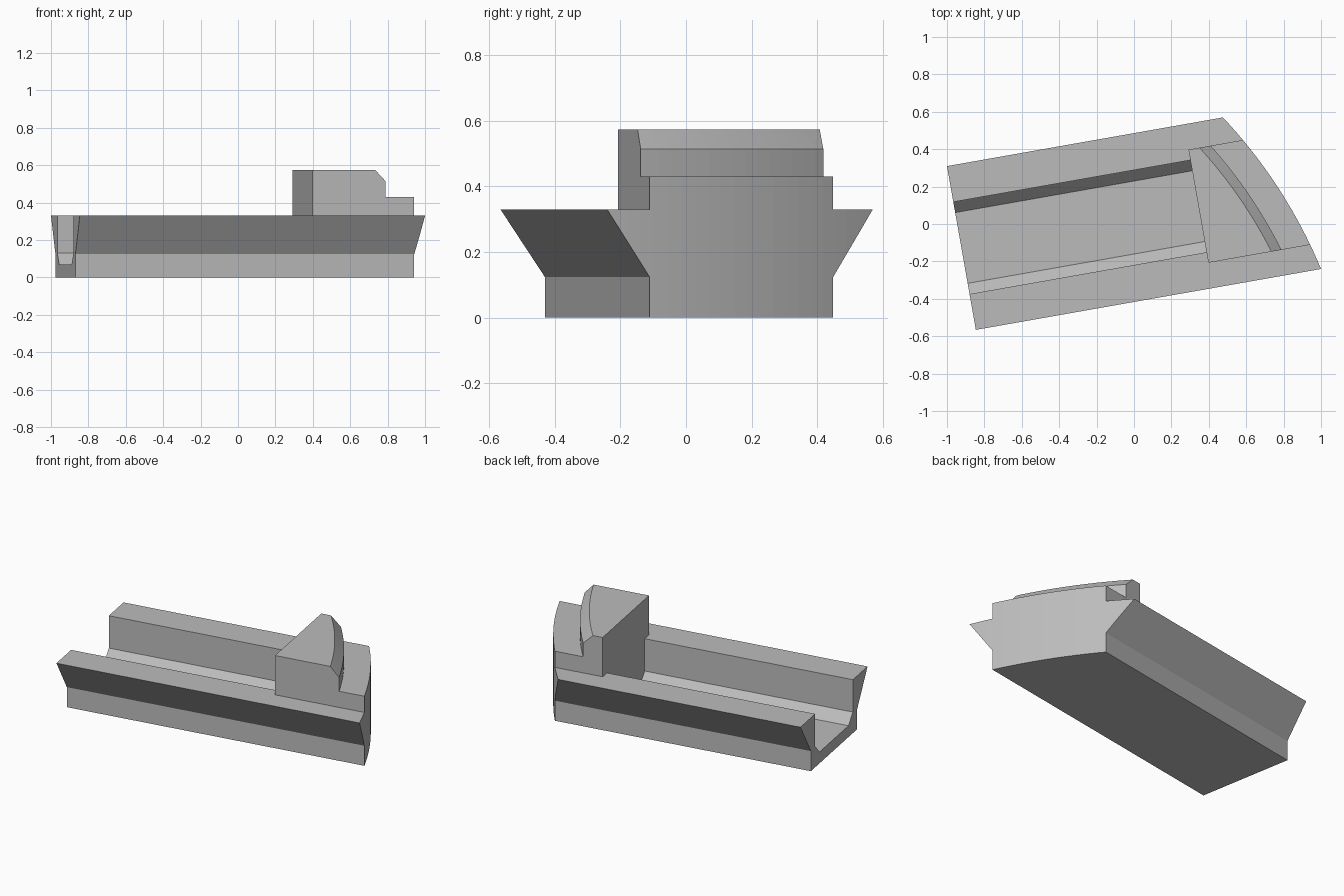
import bpy, bmesh
from math import radians, sin, cos, atan2, sqrt
from mathutils import Vector

cube = bpy.data.objects.get("Cube")
if cube:
    bpy.data.objects.remove(cube, do_unlink=True)

grey = bpy.data.materials.new("plain grey")
grey.use_nodes = True
colour = (0.5, 0.5, 0.5, 1)
grey.diffuse_color = colour
grey.node_tree.nodes["Principled BSDF"].inputs["Base Color"].default_value = colour

MID = 0.034          # centre line of the rail across its width
BACK = -0.931        # open end of the rail
STOP = 0.356         # where the channel ends
RADIUS = 2.7         # curve of the far end


def loft(name, rings):
    """Solid skinned through matching rings of points, capped at both ends."""
    bm = bmesh.new()
    loops = [[bm.verts.new(p) for p in ring] for ring in rings]
    for a, b in zip(loops, loops[1:]):
        for i in range(len(a)):
            j = (i + 1) % len(a)
            bm.faces.new((a[i], a[j], b[j], b[i]))
    bm.faces.new(loops[0][::-1])
    bm.faces.new(loops[-1])
    bmesh.ops.recalc_face_normals(bm, faces=bm.faces)
    mesh = bpy.data.meshes.new(name)
    bm.to_mesh(mesh)
    bm.free()
    mesh.materials.append(grey)
    ob = bpy.data.objects.new(name, mesh)
    bpy.context.collection.objects.link(ob)
    return ob


def rail_prism(name, half_profile, start, end):
    """Mirror a (half width, height) profile and extrude it along the rail."""
    section = half_profile + [(-w, z) for w, z in reversed(half_profile)]
    return loft(name, [[(x, MID + w, z) for w, z in section] for x in (start, end)])


def arc_solid(name, levels):
    """Slab whose far end is a large arc; levels are (height, inset)."""
    a, b = Vector((0.567, 0.479)), Vector((0.943, -0.410))
    chord = b - a
    normal = Vector((-chord.y, chord.x)).normalized()
    centre = (a + b) / 2 - normal * sqrt(RADIUS ** 2 - (chord.length / 2) ** 2)
    facing = atan2(normal.y, normal.x)
    rings = []
    for z, inset in levels:
        r = RADIUS - inset
        arc = [(centre.x + r * cos(facing + radians(t)),
                centre.y + r * sin(facing + radians(t)), z) for t in range(-16, 17)]
        rings.append(arc + [(-3, arc[-1][1], z), (-3, arc[0][1], z)])
    return loft(name, rings)


def combine(target, tool, operation):
    mod = target.modifiers.new(operation, "BOOLEAN")
    mod.operation, mod.solver, mod.object = operation, "EXACT", tool
    bpy.context.view_layer.objects.active = target
    bpy.ops.object.modifier_apply(modifier=mod.name)
    bpy.data.objects.remove(tool, do_unlink=True)


# Rail with flared upper sides, and the raised step at the curved end
rail = rail_prism("curved_end_rail", [(0.307, 0), (0.307, 0.124), (0.4445, 0.33)], BACK, 1.2)
combine(rail, rail_prism("end_step", [(0.307, 0.2), (0.307, 0.43)], STOP, 1.2), "UNION")

# Channel with bevelled floor edges, open at the back
channel = rail_prism("channel", [(0.192, 0.07), (0.25, 0.13), (0.25, 0.8)], -1.2, STOP)
combine(rail, channel, "DIFFERENCE")
combine(rail, arc_solid("end_curve", [(-0.5, 0), (1, 0)]), "INTERSECT")

# Taller stop block with a bevelled, curved outer edge
stop = rail_prism("stop_block", [(0.307, 0.2), (0.307, 0.573)], STOP, 1.2)
combine(stop, arc_solid("stop_curve", [(-0.5, 0.15), (0.515, 0.15), (0.573, 0.202)]), "INTERSECT")
combine(rail, stop, "UNION")

# Turn the finished rail to its resting angle
rail.rotation_euler.z = radians(10)
